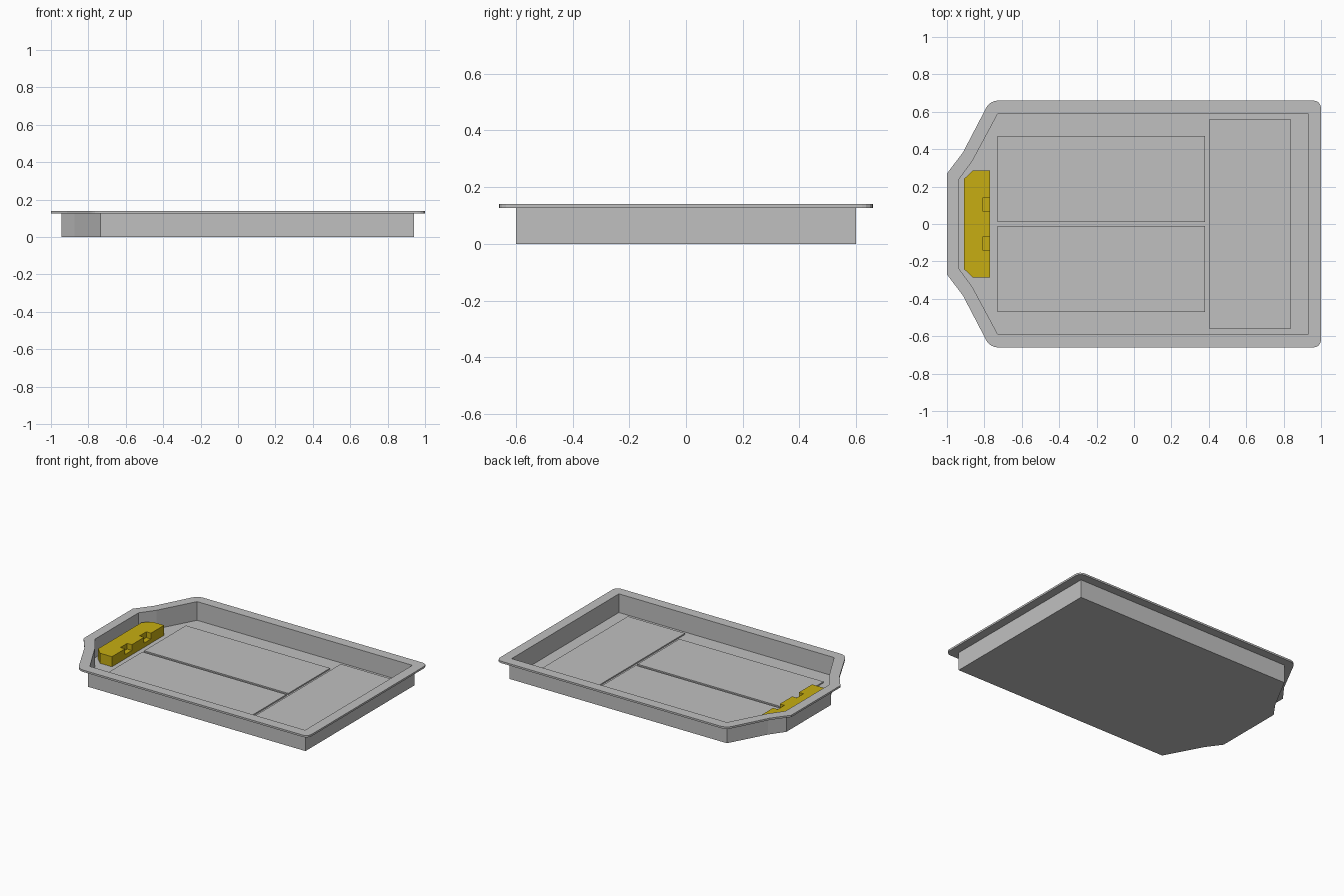
import bpy
import bmesh

cube = bpy.data.objects.get("Cube")
if cube:
    bpy.data.objects.remove(cube, do_unlink=True)


def material(name, rgb):
    mat = bpy.data.materials.new(name)
    mat.use_nodes = True
    mat.diffuse_color = (*rgb, 1)
    shader = next(n for n in mat.node_tree.nodes if n.type == "BSDF_PRINCIPLED")
    shader.inputs["Base Color"].default_value = (*rgb, 1)
    return mat


def finish(bm, name, mat):
    bmesh.ops.recalc_face_normals(bm, faces=bm.faces)
    mesh = bpy.data.meshes.new(name)
    bm.to_mesh(mesh)
    bm.free()
    mesh.materials.append(mat)
    obj = bpy.data.objects.new(name, mesh)
    bpy.context.collection.objects.link(obj)
    return obj


def mirrored(half):
    """Close a half outline by reflecting it in y."""
    return half + [(x, -y) for x, y in reversed(half)]


def loft(bm, rings):
    """Join (outline, height) rings and cap both ends."""
    loops = [[bm.verts.new((x, y, z)) for x, y in pts] for pts, z in rings]
    for low, high in zip(loops, loops[1:]):
        for i in range(len(low)):
            bm.faces.new((low[i - 1], low[i], high[i], high[i - 1]))
    bm.faces.new(loops[0])
    bm.faces.new(loops[-1])
    return loops


def box(bm, x, y, z):
    pts = [(x[0], y[0]), (x[1], y[0]), (x[1], y[1]), (x[0], y[1])]
    loft(bm, [(pts, z[0]), (pts, z[1])])


grey = material("light grey", (0.53, 0.53, 0.53))
yellow = material("mustard yellow", (0.57, 0.42, 0.006))

FLOOR, PANEL, FLANGE, TOP = 0.01, 0.019, 0.127, 0.14

# Tray: outer wall, flange with rounded corners, inner wall and floor
outer = mirrored([(-0.945, 0.245), (-0.873, 0.345), (-0.735, 0.6), (0.94, 0.6)])
inner = mirrored([(-0.935, 0.24), (-0.864, 0.337), (-0.728, 0.59), (0.93, 0.59)])
rim = mirrored([(-1, 0.27), (-0.915, 0.382), (-0.77, 0.66), (1, 0.66)])
bm = bmesh.new()
loops = loft(bm, [(outer, 0), (outer, FLANGE), (rim, FLANGE),
                  (rim, TOP), (inner, TOP), (inner, FLOOR)])
corners = [bm.edges.get((loops[2][i], loops[3][i])) for i in (2, 3, 4, 5)]
bmesh.ops.bevel(bm, geom=corners, offset=0.04, offset_type="OFFSET",
                segments=4, profile=0.5, affect="EDGES")
finish(bm, "tray", grey)

# Raised floor panels
panels = {
    "left_floor_panel": ((-0.73, 0.38), (0.01, 0.47)),
    "right_floor_panel": ((-0.73, 0.38), (-0.47, -0.01)),
    "end_floor_panel": ((0.4, 0.84), (-0.56, 0.56)),
}
for name, (x, y) in panels.items():
    bm = bmesh.new()
    box(bm, x, y, (FLOOR - 0.002, PANEL))
    finish(bm, name, grey)

# Chamfered block at the narrow end
bm = bmesh.new()
block_outline = mirrored([(-0.91, 0.24), (-0.86, 0.287), (-0.77, 0.287)])
loft(bm, [(block_outline, FLOOR - 0.002), (block_outline, 0.08)])
block = finish(bm, "end_block", yellow)

# Two notches cut in the block
bm = bmesh.new()
for y in (-0.105, 0.105):
    box(bm, (-0.806, -0.7), (y - 0.037, y + 0.037), (0.04, 0.2))
cutter = finish(bm, "notch_cutter", yellow)
cutter.hide_render = True
cutter.display_type = "WIRE"
cut = block.modifiers.new("notches", "BOOLEAN")
cut.operation = "DIFFERENCE"
cut.solver = "EXACT"
cut.object = cutter
bpy.context.view_layer.objects.active = block
block.select_set(True)
bpy.ops.object.modifier_apply(modifier=cut.name)
bpy.data.objects.remove(cutter, do_unlink=True)
